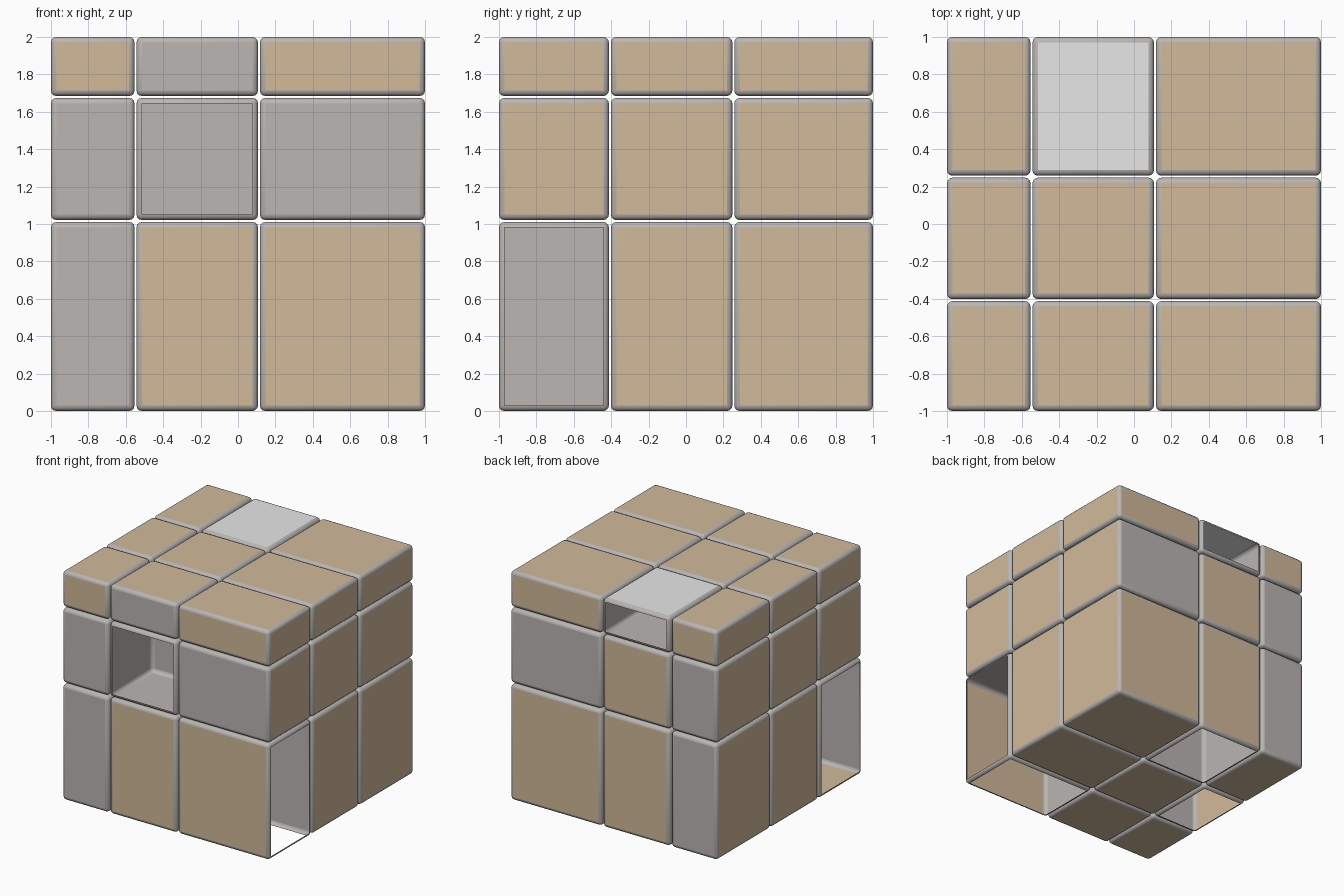
import bpy, bmesh
from mathutils import Vector, Matrix

if "Cube" in bpy.data.objects:
    bpy.data.objects.remove(bpy.data.objects["Cube"])


def material(name, rgb):
    m = bpy.data.materials.new(name)
    m.diffuse_color = (*rgb, 1.0)
    m.use_nodes = True
    m.node_tree.nodes["Principled BSDF"].inputs["Base Color"].default_value = m.diffuse_color
    return m


BODY, PANEL, PALE = 0, 1, 2
MATS = [material("body_grey", (0.49, 0.465, 0.45)),
        material("panel_tan", (0.64, 0.49, 0.325)),
        material("panel_pale_grey", (0.80, 0.80, 0.80))]

# Uneven slices of the cube along each axis, with thin gaps between them
XS = [(-1.0, -0.553), (-0.543, 0.107), (0.117, 1.0)]
YS = [(-1.0, -0.412), (-0.402, 0.248), (0.258, 1.0)]
ZS = [(0.0, 1.011), (1.021, 1.674), (1.684, 2.0)]
BEVEL = 0.03

# Exceptions to the tan outer panels: (column, depth, row) -> sides
OPEN = {(1, 0, 1): ["front"], (2, 0, 0): ["right", "bottom"],
        (0, 0, 0): ["left"], (1, 2, 2): ["back"],
        (1, 2, 0): ["bottom"], (0, 1, 0): ["bottom"]}
GREY = {(1, 0, 2): ["front"], (0, 0, 1): ["front"], (2, 0, 1): ["front"],
        (0, 0, 0): ["front"], (2, 2, 1): ["back"], (0, 2, 1): ["back"],
        (0, 2, 0): ["back"]}
PALE_TOP = (1, 2, 2)

SIDES = {"left": (0, -1), "right": (0, 1), "front": (1, -1),
         "back": (1, 1), "bottom": (2, -1), "top": (2, 1)}


def flat_side(normal):
    """Name of the side a flat face points to, or None on the rounded edges."""
    for side, (axis, sign) in SIDES.items():
        if normal[axis] * sign > 0.999:
            return side
    return None


def make_block(cell):
    lo, hi = zip(*(s[i] for s, i in zip((XS, YS, ZS), cell)))
    lo, hi = Vector(lo), Vector(hi)
    bm = bmesh.new()
    bmesh.ops.create_cube(bm, size=1.0)
    bmesh.ops.transform(bm, verts=bm.verts, matrix=Matrix.Translation((lo + hi) / 2)
                        @ Matrix.Diagonal((*(hi - lo), 1.0)))
    bmesh.ops.bevel(bm, geom=bm.edges[:], offset=BEVEL, offset_type='OFFSET',
                    segments=3, profile=0.5, affect='EDGES')
    bm.normal_update()

    # Colour or open each flat side
    holes = []
    for f in bm.faces:
        f.material_index = BODY
        side = flat_side(f.normal)
        f.smooth = side is None
        if side is None:
            continue
        axis, sign = SIDES[side]
        if cell[axis] != 1 + sign:
            continue                      # inner side, stays body grey
        if side in OPEN.get(cell, []):
            holes.append(f)
        elif side in GREY.get(cell, []):
            f.material_index = BODY
        elif cell == PALE_TOP and side == "top":
            f.material_index = PALE
        else:
            f.material_index = PANEL
    bmesh.ops.delete(bm, geom=holes, context='FACES_ONLY')

    name = "_".join((("front", "middle", "back")[cell[1]],
                     ("left", "centre", "right")[cell[0]],
                     ("lower", "mid", "upper")[cell[2]], "block"))
    mesh = bpy.data.meshes.new(name)
    for m in MATS:
        mesh.materials.append(m)
    bm.to_mesh(mesh)
    bm.free()
    bpy.context.collection.objects.link(bpy.data.objects.new(name, mesh))


# All outer blocks of the cube
for i in range(3):
    for j in range(3):
        for k in range(3):
            if (i, j, k) != (1, 1, 1):
                make_block((i, j, k))
